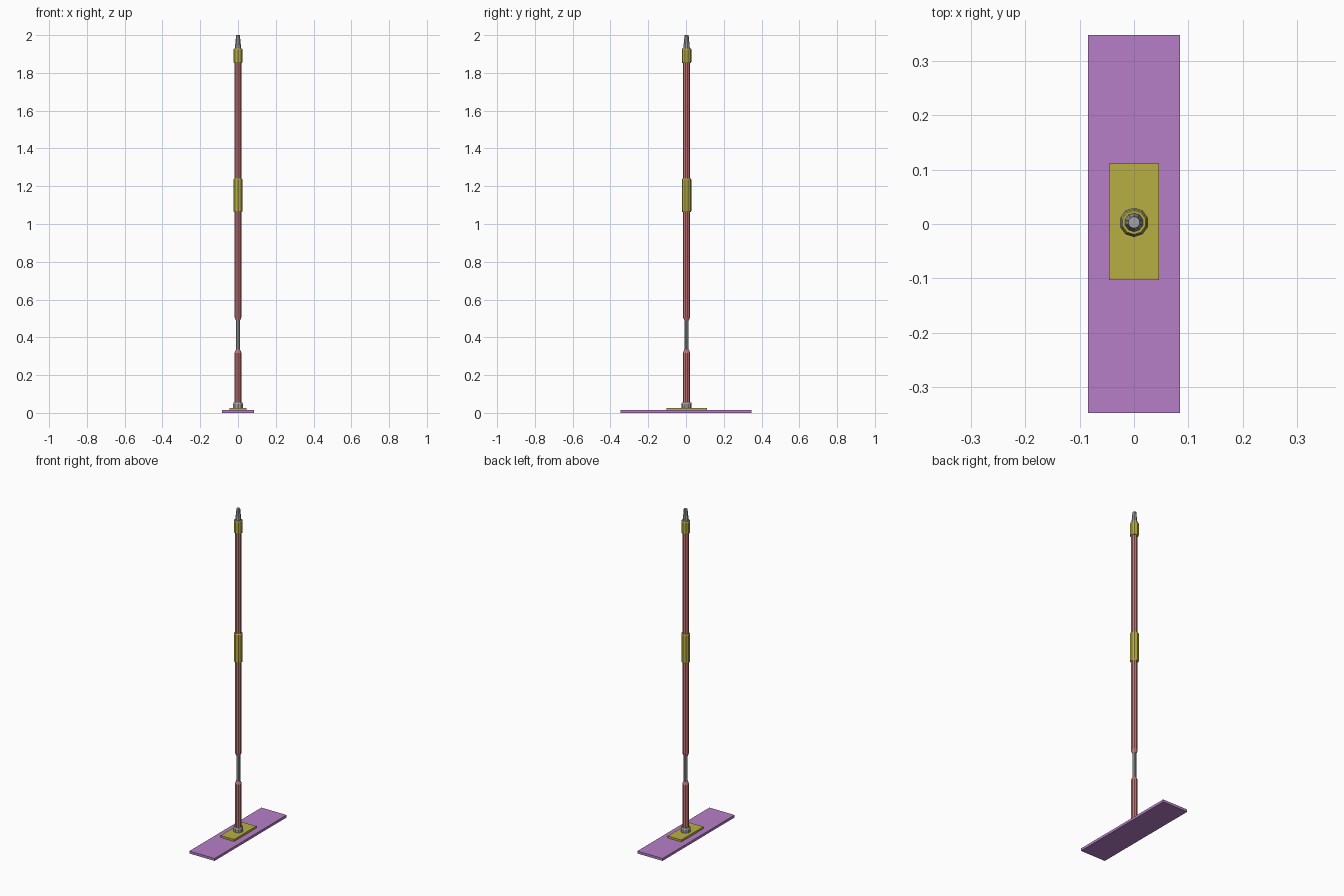
import bpy, bmesh, math

if "Cube" in bpy.data.objects:
    bpy.data.objects.remove(bpy.data.objects["Cube"])


def material(name, rgb):
    m = bpy.data.materials.new(name)
    m.diffuse_color = (*rgb, 1.0)
    m.use_nodes = True
    m.node_tree.nodes["Principled BSDF"].inputs["Base Color"].default_value = m.diffuse_color
    return m


PINK = material("dusty_pink", (0.55, 0.18, 0.175))
YELLOW = material("mustard_yellow", (0.48, 0.43, 0.055))
PURPLE = material("soft_purple", (0.47, 0.21, 0.57))
GREY = material("metal_grey", (0.37, 0.37, 0.37))

SIDES = 10
AXIS_Y = 0.003  # pole axis sits very slightly behind the centre


def finish(bm, name, mat):
    bmesh.ops.recalc_face_normals(bm, faces=bm.faces)
    me = bpy.data.meshes.new(name)
    bm.to_mesh(me)
    bm.free()
    me.materials.append(mat)
    ob = bpy.data.objects.new(name, me)
    bpy.context.collection.objects.link(ob)
    return ob


def turned(name, mat, profile):
    """Closed faceted solid of revolution from (radius, z) pairs."""
    bm = bmesh.new()
    rings = []
    for r, z in profile:
        ring = []
        for i in range(SIDES):
            a = 2 * math.pi * (i + 0.5) / SIDES
            ring.append(bm.verts.new((r * math.cos(a), AXIS_Y + r * math.sin(a), z)))
        rings.append(ring)
    for lo, hi in zip(rings, rings[1:]):
        for i in range(SIDES):
            j = (i + 1) % SIDES
            bm.faces.new((lo[i], lo[j], hi[j], hi[i]))
    bm.faces.new(rings[0][::-1])
    bm.faces.new(rings[-1])
    return finish(bm, name, mat)


def slab(name, mat, hx, y0, y1, z0, z1):
    bm = bmesh.new()
    bmesh.ops.create_cube(bm, size=1)
    for v in bm.verts:
        v.co = (hx * 2 * v.co.x,
                y1 if v.co.y > 0 else y0,
                z1 if v.co.z > 0 else z0)
    return finish(bm, name, mat)


# Flat mop head and its mounting plate
slab("mop_pad", PURPLE, 0.085, -0.348, 0.348, 0.0, 0.015)
slab("mounting_plate", YELLOW, 0.046, -0.103, 0.111, 0.015, 0.027)

# Socket at the base of the handle
turned("base_socket", GREY, [(0.027, 0.026), (0.027, 0.048), (0.024, 0.056)])

# Lower tube, exposed inner rod, main tube
turned("lower_tube", PINK, [(0.019, 0.05), (0.019, 0.318), (0.012, 0.335)])
turned("inner_rod", GREY, [(0.0115, 0.325), (0.0115, 0.505)])
turned("main_tube", PINK, [(0.012, 0.49), (0.019, 0.507), (0.019, 1.86)])

# Hand grips
turned("middle_grip", YELLOW, [(0.022, 1.063), (0.025, 1.068), (0.025, 1.235), (0.022, 1.24)])
turned("upper_grip", YELLOW, [(0.022, 1.852), (0.025, 1.857), (0.025, 1.925), (0.022, 1.93)])

# Tapered end cap
turned("end_cap", GREY, [(0.0175, 1.925), (0.0165, 1.94), (0.012, 1.985), (0.011, 2.0)])
